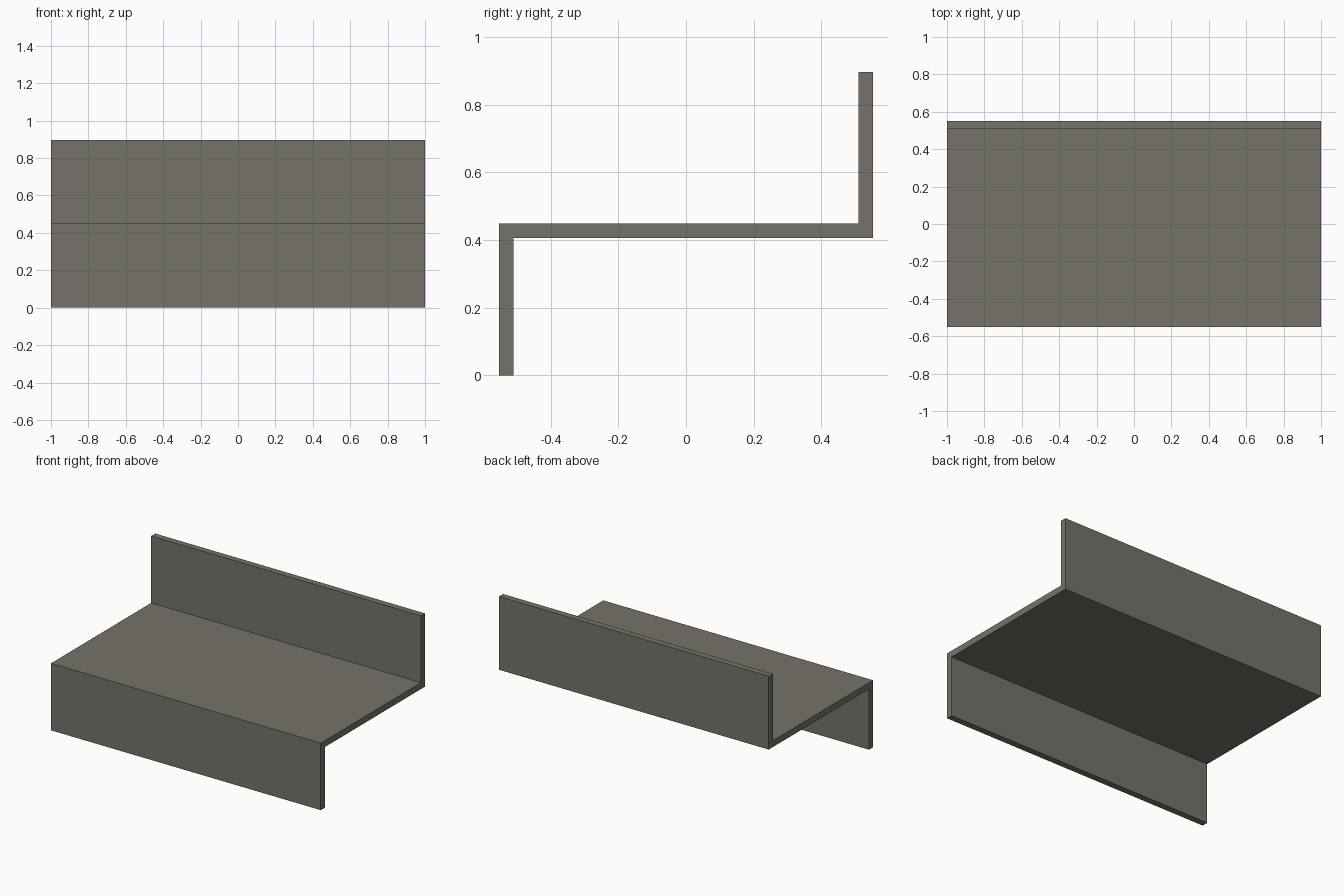
import bpy
import bmesh

if "Cube" in bpy.data.objects:
    bpy.data.objects.remove(bpy.data.objects["Cube"])

HALF_LENGTH = 1.0
HALF_DEPTH = 0.552
THICK = 0.043
HEIGHT = 0.897
SHELF_TOP = 0.449
SHELF_BOTTOM = SHELF_TOP - THICK

# Z-shaped cross-section (y, z)
profile = [
    (-HALF_DEPTH, 0),
    (-HALF_DEPTH + THICK, 0),
    (-HALF_DEPTH + THICK, SHELF_BOTTOM),
    (HALF_DEPTH, SHELF_BOTTOM),
    (HALF_DEPTH, HEIGHT),
    (HALF_DEPTH - THICK, HEIGHT),
    (HALF_DEPTH - THICK, SHELF_TOP),
    (-HALF_DEPTH, SHELF_TOP),
]

# Extrude the section along x
bm = bmesh.new()
section = bm.faces.new([bm.verts.new((-HALF_LENGTH, y, z)) for y, z in profile])
result = bmesh.ops.extrude_face_region(bm, geom=[section], use_keep_orig=True)
moved = [v for v in result["geom"] if isinstance(v, bmesh.types.BMVert)]
bmesh.ops.translate(bm, verts=moved, vec=(2 * HALF_LENGTH, 0, 0))
bmesh.ops.recalc_face_normals(bm, faces=bm.faces)
mesh = bpy.data.meshes.new("z_section_bar")
bm.to_mesh(mesh)
bm.free()

# Single warm grey metal colour
metal = bpy.data.materials.new("warm_grey_metal")
metal.diffuse_color = (0.18, 0.17, 0.143, 1)
metal.use_nodes = True
metal.node_tree.nodes["Principled BSDF"].inputs["Base Color"].default_value = metal.diffuse_color
mesh.materials.append(metal)

bar = bpy.data.objects.new("z_section_bar", mesh)
bpy.context.collection.objects.link(bar)
